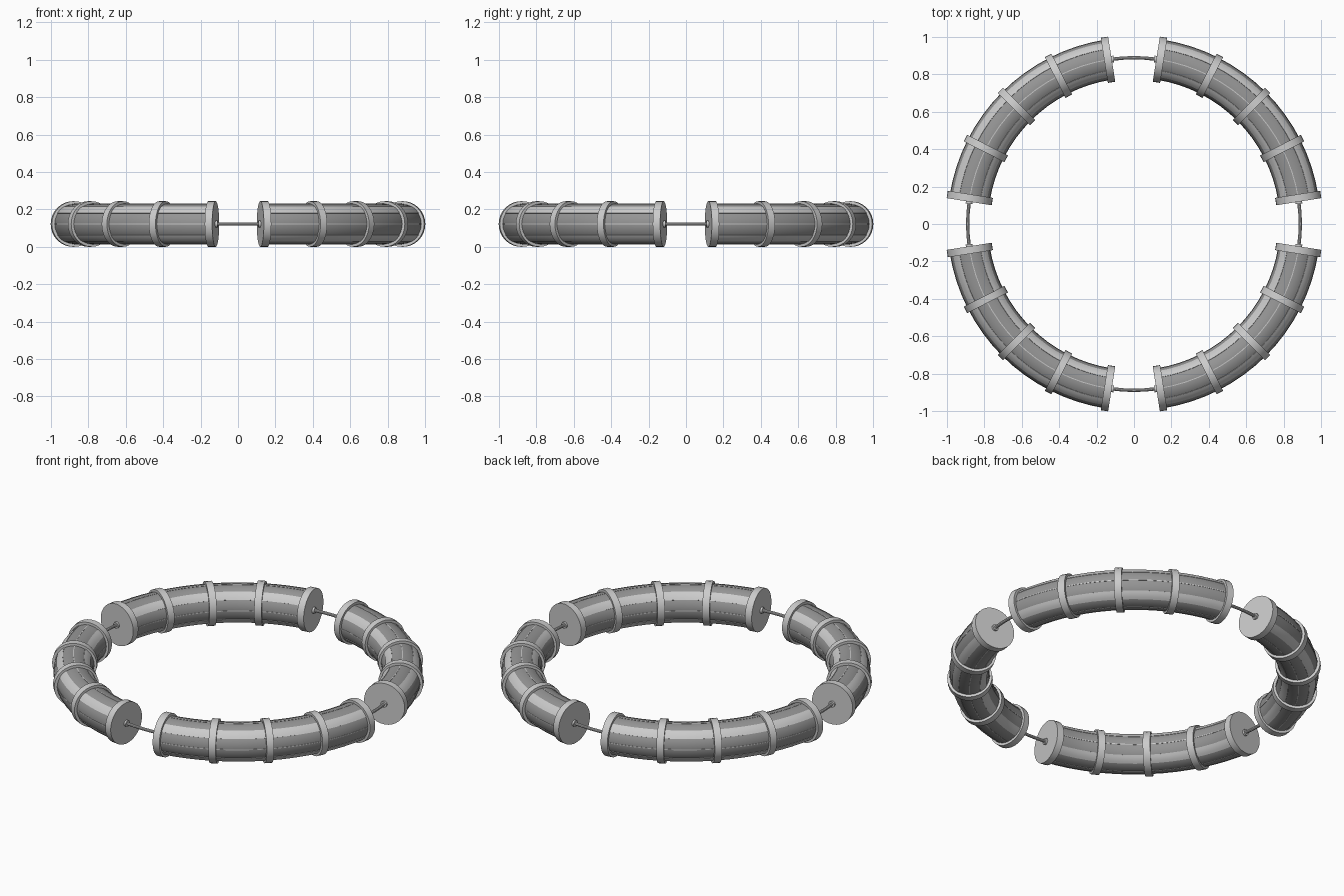
import bpy, bmesh
from math import sin, cos, pi, radians
from mathutils import Matrix

if "Cube" in bpy.data.objects:
    bpy.data.objects.remove(bpy.data.objects["Cube"])

R, ZC = 0.889, 0.122          # ring radius and centre height
TUBE, BAND = 0.107, 0.122     # tube and clamp radii

dark = bpy.data.materials.new("dark_grey")
dark.diffuse_color = (0.3, 0.3, 0.3, 1)
dark.use_nodes = True
dark.node_tree.nodes["Principled BSDF"].inputs["Base Color"].default_value = dark.diffuse_color


def finish(bm, name, mat=None):
    bmesh.ops.recalc_face_normals(bm, faces=bm.faces)
    me = bpy.data.meshes.new(name)
    bm.to_mesh(me)
    bm.free()
    ob = bpy.data.objects.new(name, me)
    bpy.context.collection.objects.link(ob)
    if mat:
        me.materials.append(mat)
    bpy.ops.object.select_all(action='DESELECT')
    ob.select_set(True)
    bpy.context.view_layer.objects.active = ob
    bpy.ops.object.shade_smooth_by_angle(angle=radians(30))
    return ob


def sweep(name, profile, a0, a1, steps, mat=None):
    """Sweep a closed (radial, height) profile round the ring from a0 to a1 degrees."""
    bm = bmesh.new()
    closed = abs(a1 - a0) >= 360
    rings = []
    for i in range(steps if closed else steps + 1):
        a = radians(a0 + (a1 - a0) * i / steps)
        rings.append([bm.verts.new(((R + u) * cos(a), (R + u) * sin(a), ZC + v))
                      for u, v in profile])
    n = len(profile)
    for i in range(steps):
        p, q = rings[i], rings[(i + 1) % len(rings)]
        for j in range(n):
            k = (j + 1) % n
            bm.faces.new((p[j], p[k], q[k], q[j]))
    if not closed:
        bm.faces.new(rings[0])
        bm.faces.new(rings[-1])
    return finish(bm, name, mat)


def circle(r, n):
    return [(r * cos(2 * pi * i / n), r * sin(2 * pi * i / n)) for i in range(n)]


def strip(mid, half, r0, r1, n=4):
    """Thin curved plate lying on the tube surface."""
    angs = [radians(mid - half + 2 * half * i / n) for i in range(n + 1)]
    return ([(r1 * cos(a), r1 * sin(a)) for a in angs]
            + [(r0 * cos(a), r0 * sin(a)) for a in reversed(angs)])


def disc(name, angle, r, width):
    """Short cylinder with its axis along the ring."""
    bm = bmesh.new()
    m = (Matrix.Rotation(radians(angle), 4, 'Z') @ Matrix.Translation((R, 0, ZC))
         @ Matrix.Rotation(pi / 2, 4, 'X'))
    bmesh.ops.create_cone(bm, cap_ends=True, segments=32, radius1=r, radius2=r,
                          depth=width, matrix=m)
    return finish(bm, name)


# thin connecting rod running all the way round
sweep("connecting_rod", circle(0.009, 10), 0, 360, 96)

for q in range(4):
    s = 90 * q
    # curved tube section
    sweep("tube_section", circle(TUBE, 32), s + 9, s + 81, 16, dark)
    # light plates on the diagonals and hairline rails between them
    for d in range(4):
        sweep("tube_plate", strip(45 + 90 * d, 13, TUBE - 0.004, TUBE + 0.002),
              s + 9, s + 81, 16)
        sweep("tube_rail", strip(90 * d, 1.2, TUBE - 0.004, TUBE + 0.0015, 1),
              s + 9, s + 81, 16)
    # clamps, with the first and last closing the ends
    for i in range(5):
        disc("end_cap" if i in (0, 4) else "clamp_band", s + 9 + 18 * i, BAND, 0.04)
    # collars where the rod enters the end caps
    for a in (7.5, 82.5):
        disc("rod_collar", s + a, 0.018, 0.016)
